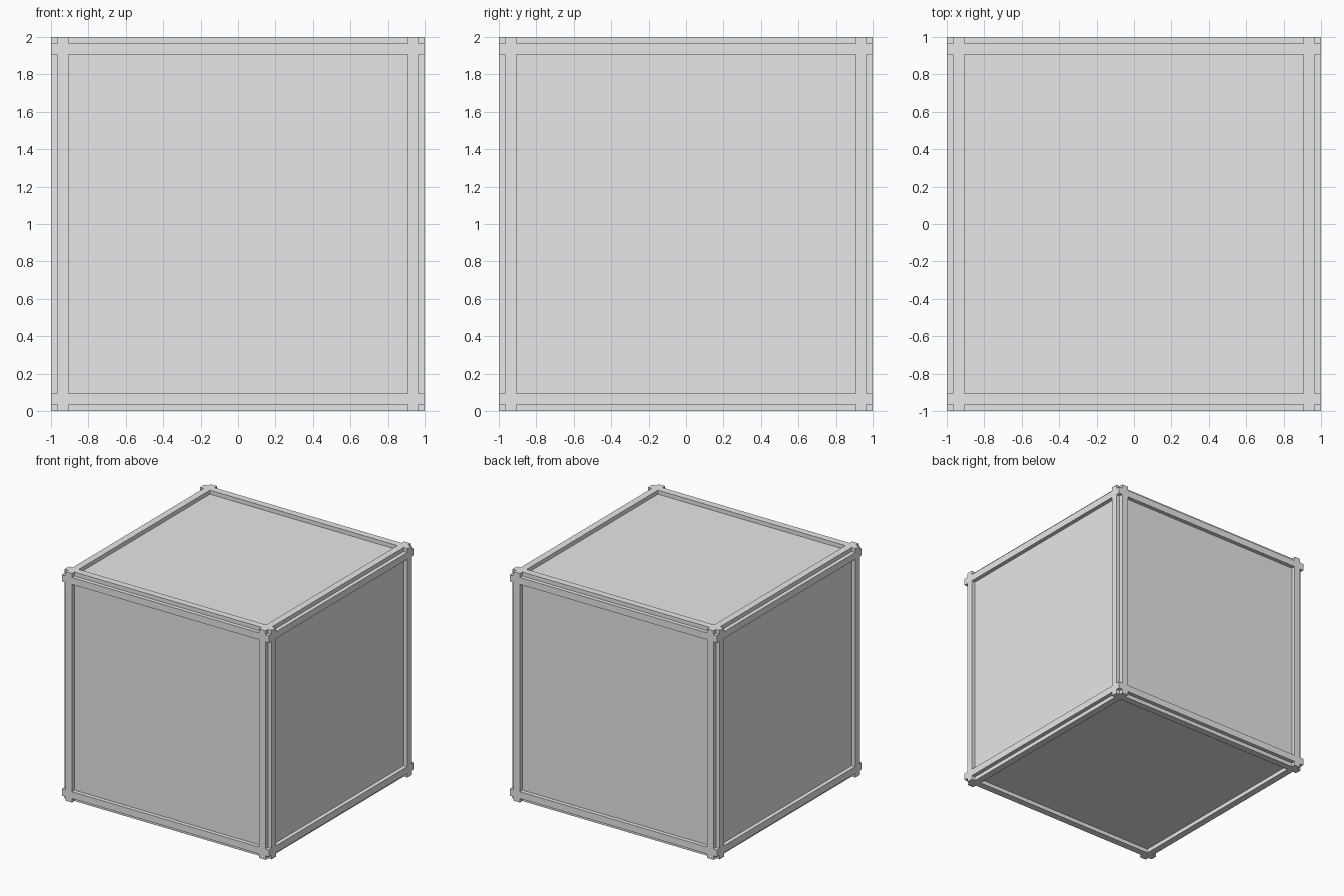
import bpy
import bmesh
from itertools import product

if "Cube" in bpy.data.objects:
    bpy.data.objects.remove(bpy.data.objects["Cube"], do_unlink=True)

HALF = 1.0      # outer half size
INNER = 0.965   # half size of the inner box, level with the recessed panels
OPENING = 0.905 # half size of the opening inside each frame

grey = bpy.data.materials.new("plain grey")
grey.diffuse_color = (0.8, 0.8, 0.8, 1)
grey.use_nodes = True
grey.node_tree.nodes["Principled BSDF"].inputs["Base Color"].default_value = (0.8, 0.8, 0.8, 1)


def add_object(name, bm):
    mesh = bpy.data.meshes.new(name)
    bm.to_mesh(mesh)
    bm.free()
    mesh.materials.append(grey)
    obj = bpy.data.objects.new(name, mesh)
    obj.location.z = HALF
    bpy.context.collection.objects.link(obj)
    return obj


# Inner box: its six sides are the recessed panels
bm = bmesh.new()
bmesh.ops.create_cube(bm, size=2 * INNER)
add_object("panel_box", bm)

# Frame: rails around each panel, a groove along each edge, notched corners
CUTS = (-HALF, -INNER, -OPENING, OPENING, INNER, HALF)


def is_frame(cell):
    if min(cell) < 0 or max(cell) > 4:
        return False
    outer = sum(i in (0, 4) for i in cell)
    middle = cell.count(2)
    return (outer == 1 and middle < 2) or (outer == 2 and middle == 0)


def is_box(cell):
    return all(1 <= i <= 3 for i in cell)


bm = bmesh.new()
for cell in product(range(5), repeat=3):
    if not is_frame(cell):
        continue
    for axis, side in product(range(3), (0, 1)):
        neighbour = list(cell)
        neighbour[axis] += 2 * side - 1
        if is_frame(neighbour) or is_box(neighbour):
            continue
        u, v = (axis + 1) % 3, (axis + 2) % 3
        corners = []
        for du, dv in ((0, 0), (1, 0), (1, 1), (0, 1)):
            step = [0, 0, 0]
            step[axis], step[u], step[v] = side, du, dv
            corners.append(bm.verts.new([CUTS[i + s] for i, s in zip(cell, step)]))
        bm.faces.new(corners if side else corners[::-1])
bmesh.ops.remove_doubles(bm, verts=bm.verts, dist=0.0001)
add_object("edge_frame", bm)
